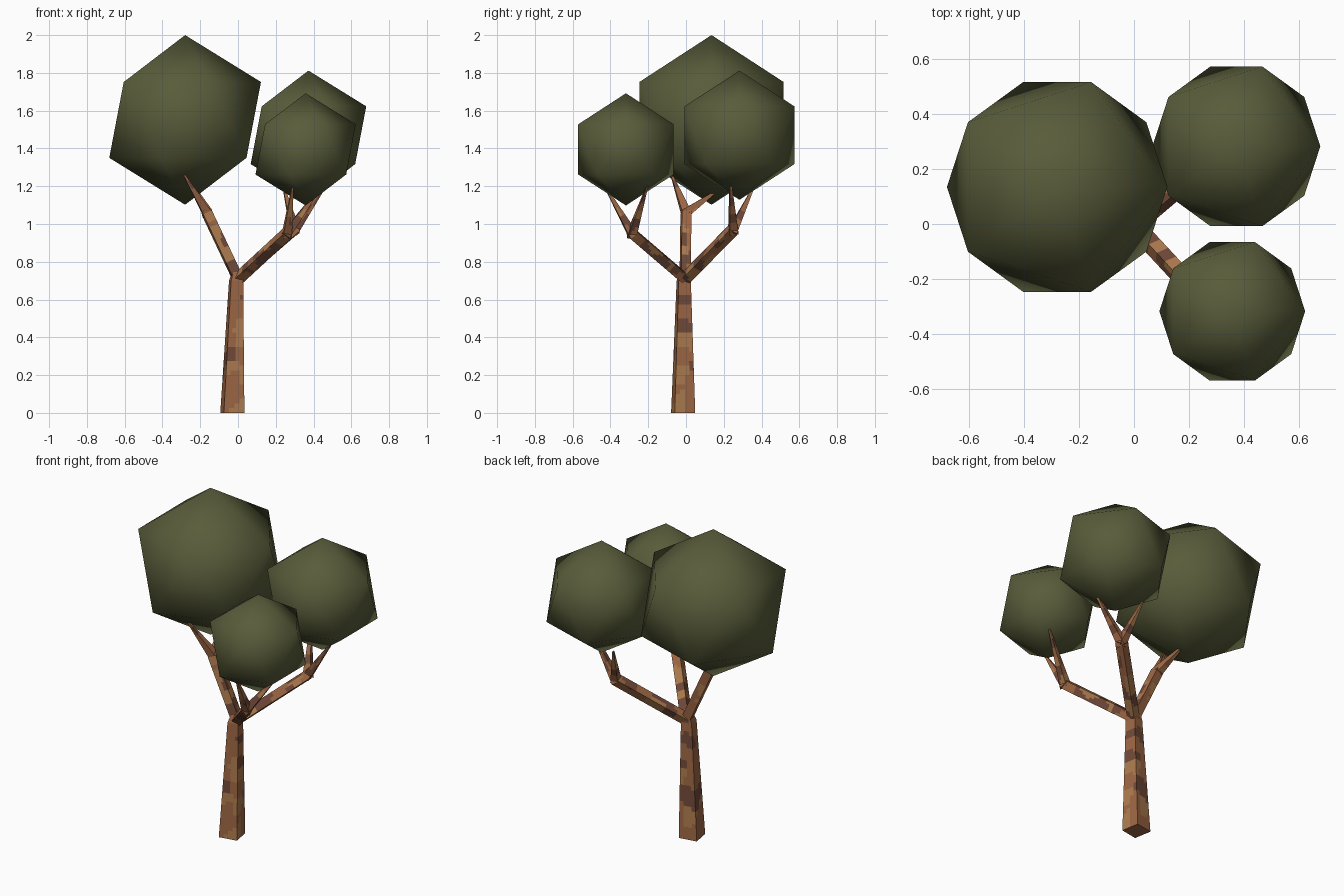
import bpy, bmesh, math, random
from mathutils import Vector, Matrix

if "Cube" in bpy.data.objects:
    bpy.data.objects.remove(bpy.data.objects["Cube"])

random.seed(4)


def material(name, rgb):
    m = bpy.data.materials.new(name)
    m.diffuse_color = (*rgb, 1)
    m.use_nodes = True
    m.node_tree.nodes["Principled BSDF"].inputs["Base Color"].default_value = m.diffuse_color
    return m


leaf = material("olive_leaf", (0.098, 0.107, 0.042))
bark = [material("copper_bark", (0.34, 0.135, 0.058)),
        material("dark_bark", (0.165, 0.068, 0.040)),
        material("tan_bark", (0.42, 0.20, 0.078))]
COLS = 4  # face columns on each flat side, so bark patches have soft outlines


def limb(name, path, level=False, twist=10):
    """Square tapered limb along (point, corner radius) stations, with bark patches."""
    pts = [(Vector(p), r) for p, r in path]
    stations = []
    for (a, ra), (b, rb) in zip(pts, pts[1:]):
        n = max(2, round((b - a).length / 0.025))
        stations += [(a.lerp(b, i / n), ra + (rb - ra) * i / n) for i in range(n)]
    stations.append(pts[-1])
    axis = (pts[-1][0] - pts[0][0]).normalized()
    if level:
        axis = Vector((0, 0, 1))
    rot = Vector((0, 0, 1)).rotation_difference(axis).to_matrix()
    rot = rot @ Matrix.Rotation(math.radians(twist), 3, 'Z')

    # one square ring per station
    bm = bmesh.new()
    rings = []
    for c, r in stations:
        corner = [Vector((math.cos(a), math.sin(a), 0)) * r
                  for a in (math.pi / 4 + k * math.pi / 2 for k in range(4))]
        rings.append([bm.verts.new(c + rot @ corner[k].lerp(corner[(k + 1) % 4], j / COLS))
                      for k in range(4) for j in range(COLS)])
    n = 4 * COLS
    for lo, hi in zip(rings, rings[1:]):
        for i in range(n):
            bm.faces.new((lo[i], lo[(i + 1) % n], hi[(i + 1) % n], hi[i]))
    bm.faces.new(rings[0][::-1])
    bm.faces.new(rings[-1])

    # bark patches: each face takes the colour of its nearest seed
    seeds = []
    for c, r in stations[::2]:
        for _ in range(2):
            a = random.uniform(0, 2 * math.pi)
            p = c + rot @ Vector((math.cos(a), math.sin(a), 0)) * r
            seeds.append((p, random.choices((0, 1, 2), (5, 3, 2))[0]))
    for f in bm.faces:
        m = f.calc_center_median()
        f.material_index = min(seeds, key=lambda s: (s[0] - m).length)[1]

    me = bpy.data.meshes.new(name)
    bm.to_mesh(me)
    bm.free()
    for m in bark:
        me.materials.append(m)
    ob = bpy.data.objects.new(name, me)
    bpy.context.collection.objects.link(ob)


# trunk
limb("trunk", [((-0.03, -0.015, 0), 0.078), ((-0.01, -0.012, 0.70), 0.046),
               ((-0.005, -0.005, 0.745), 0.034)], level=True)

# three main branches, each forking into two pointed twigs
branches = {
    "left": ((-0.165, 0.0, 1.06), [(-0.29, -0.08, 1.27), (-0.22, 0.17, 1.18)]),
    "back_right": ((0.30, 0.25, 0.97), [(0.48, 0.235, 1.23), (0.24, 0.36, 1.20)]),
    "front_right": ((0.26, -0.285, 0.95), [(0.29, -0.43, 1.20), (0.44, -0.205, 1.20)]),
}
for side, (fork, tips) in branches.items():
    limb(side + "_branch", [((0, -0.005, 0.71), 0.036), (fork, 0.036)])
    for i, tip in enumerate(tips):
        start = Vector(fork).lerp(Vector(tip), -0.06)
        limb(f"{side}_twig_{i + 1}", [(start, 0.034), (tip, 0.006)])

# leaf crowns: smooth-shaded icosahedrons
for side, centre, radius in (("left", (-0.28, 0.135, 1.551), 0.449),
                             ("back_right", (0.373, 0.283, 1.47), 0.342),
                             ("front_right", (0.358, -0.318, 1.395), 0.297)):
    bpy.ops.mesh.primitive_ico_sphere_add(subdivisions=1, radius=radius, location=centre)
    crown = bpy.context.object
    crown.name = side + "_leaf_crown"
    crown.data.materials.append(leaf)
    bpy.ops.object.shade_smooth()
